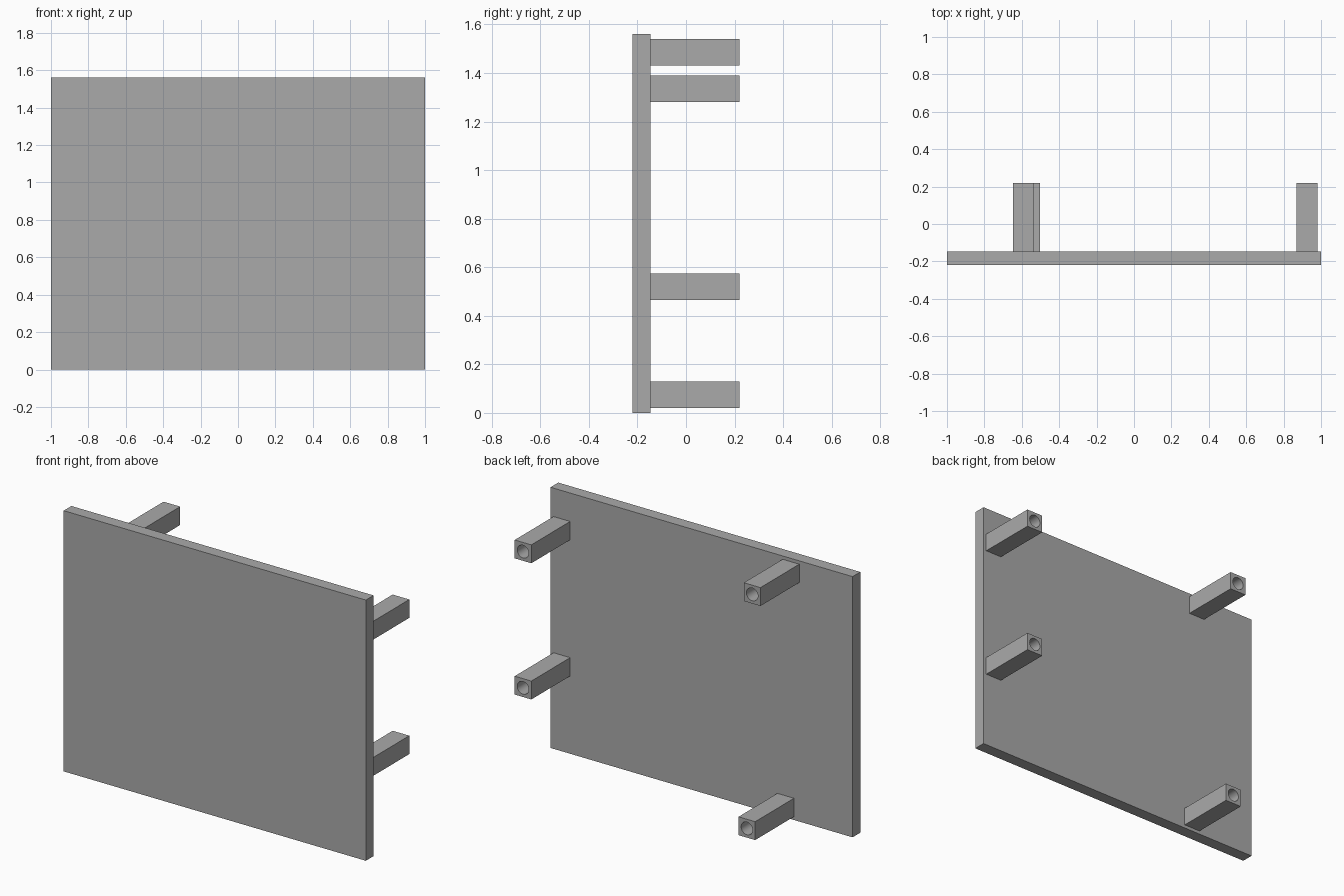
import bpy
import math

if "Cube" in bpy.data.objects:
    bpy.data.objects.remove(bpy.data.objects["Cube"], do_unlink=True)

# Single plain grey
grey = bpy.data.materials.new("plain_grey")
grey.use_nodes = True
grey.diffuse_color = (0.4, 0.4, 0.4, 1)
grey.node_tree.nodes["Principled BSDF"].inputs["Base Color"].default_value = (0.4, 0.4, 0.4, 1)

PLATE_FRONT, PLATE_BACK, POST_END = -0.22, -0.147, 0.22
POST_SIZE, HOLE_RADIUS = 0.11, 0.038


def box(name, size, center):
    bpy.ops.mesh.primitive_cube_add(size=1, location=center)
    obj = bpy.context.object
    obj.name = name
    obj.scale = size
    bpy.ops.object.transform_apply(location=False, rotation=False, scale=True)
    obj.data.materials.append(grey)
    return obj


def hollow_post(name, x, z):
    """Square standoff with a round bore open at the back."""
    length = POST_END - PLATE_BACK
    post = box(name, (POST_SIZE, length, POST_SIZE), (x, PLATE_BACK + length / 2, z))
    # The bore stops just short of the plate
    bpy.ops.mesh.primitive_cylinder_add(
        vertices=32, radius=HOLE_RADIUS, depth=length,
        location=(x, PLATE_BACK + length / 2 + 0.01, z), rotation=(math.pi / 2, 0, 0))
    cutter = bpy.context.object
    cutter.hide_render = True
    cutter.data.materials.append(grey)
    bore = post.modifiers.new("bore", "BOOLEAN")
    bore.operation = "DIFFERENCE"
    bore.solver = "EXACT"
    bore.object = cutter
    bpy.ops.object.select_all(action="DESELECT")
    post.select_set(True)
    bpy.context.view_layer.objects.active = post
    bpy.ops.object.modifier_apply(modifier="bore")
    bpy.data.objects.remove(cutter, do_unlink=True)
    bpy.ops.object.shade_smooth_by_angle(angle=math.radians(30))


# Flat front panel
box("front_panel", (2, PLATE_BACK - PLATE_FRONT, 1.56),
    (0, (PLATE_FRONT + PLATE_BACK) / 2, 0.78))

# Four standoffs on the back
for name, x, z in (("upper_left_post", 0.925, 1.335),
                   ("lower_left_post", 0.925, 0.52),
                   ("upper_right_post", -0.592, 1.485),
                   ("lower_right_post", -0.557, 0.075)):
    hollow_post(name, x, z)
